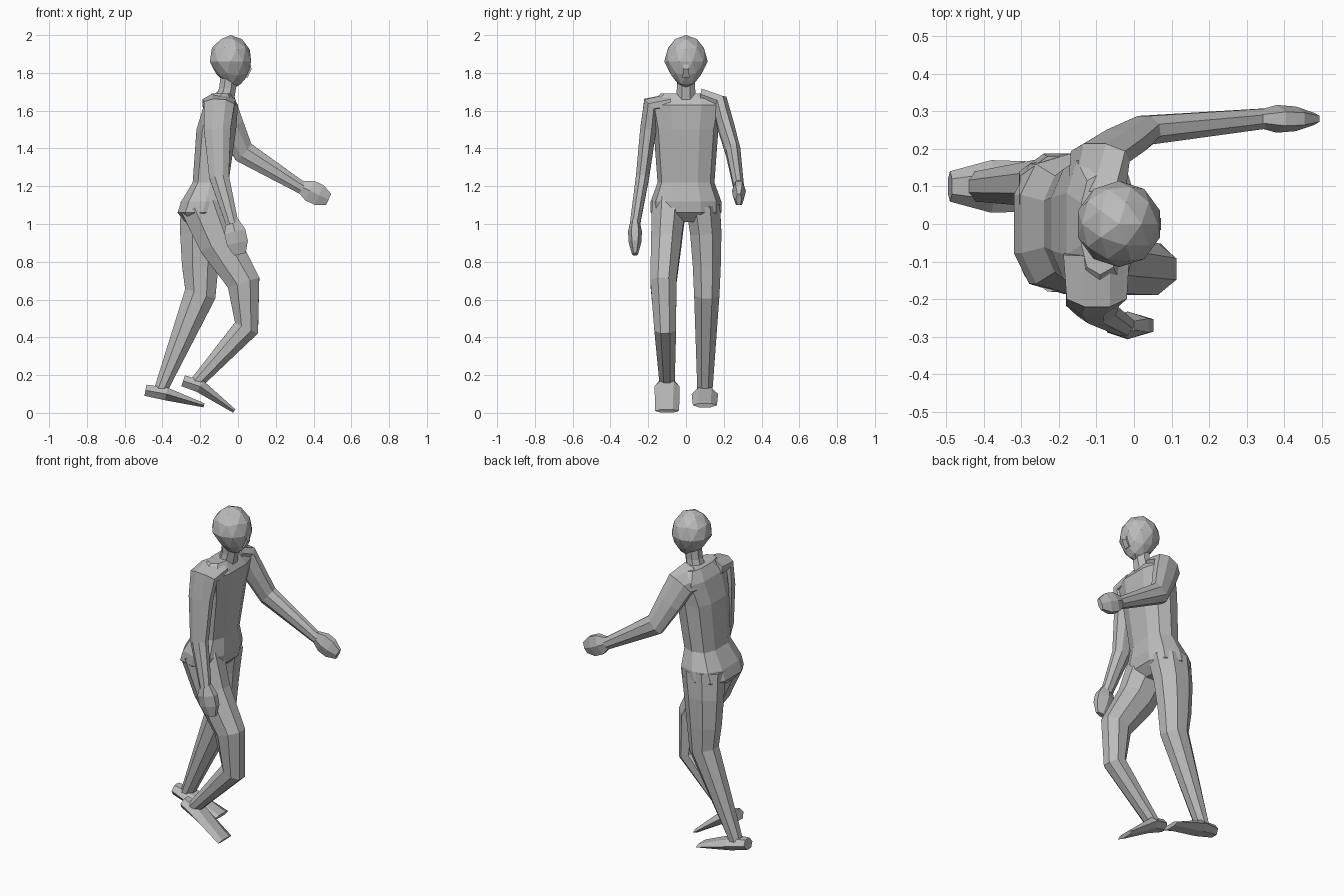
import bpy, bmesh, math
from mathutils import Matrix, Vector

cube = bpy.data.objects.get("Cube")
if cube:
    bpy.data.objects.remove(cube, do_unlink=True)

GREY = (0.5, 0.5, 0.5, 1)
mat = bpy.data.materials.new("plain grey")
mat.use_nodes = True
mat.diffuse_color = GREY
mat.node_tree.nodes["Principled BSDF"].inputs["Base Color"].default_value = GREY

UP = Vector((0, 0, 1))
SIDEWAYS = Vector((0, 1, 0))


def finish(name, bm):
    """Turn a finished bmesh into a grey, flat-shaded object."""
    bmesh.ops.recalc_face_normals(bm, faces=bm.faces)
    mesh = bpy.data.meshes.new(name)
    bm.to_mesh(mesh)
    bm.free()
    mesh.materials.append(mat)
    bpy.context.collection.objects.link(bpy.data.objects.new(name, mesh))


def rounded(value, power):
    """Push a sine or cosine outward so a ring becomes boxier."""
    return math.copysign(abs(value) ** power, value)


def add_ring(bm, centre, along, depth, width, sides, power=1):
    """Add one polygon of vertices lying across the direction 'along'."""
    side = (SIDEWAYS - along * SIDEWAYS.dot(along)).normalized()
    fore = side.cross(along)
    turn = math.tau / sides
    grow = math.cos(turn / 2) ** -power
    ring = []
    for k in range(sides):
        angle = turn * (k + 0.5)
        offset = (fore * rounded(math.cos(angle), power) * depth
                  + side * rounded(math.sin(angle), power) * width)
        ring.append(bm.verts.new(centre + offset * grow))
    return ring


def skin(name, bm, rings):
    """Bridge neighbouring rings with quads and cap both ends."""
    for low, high in zip(rings, rings[1:]):
        for k in range(len(low)):
            bm.faces.new((low[k - 1], low[k], high[k], high[k - 1]))
    bm.faces.new(rings[0])
    bm.faces.new(rings[-1])
    finish(name, bm)


def blend(pair, t):
    return pair[0] + (pair[1] - pair[0]) * t


def limb(name, path, depth, width, swell=0, sides=8):
    """Tapering tube along a path; depth and width run from first to last."""
    points = [Vector(p) for p in path]
    spans = [(b - a).length for a, b in zip(points, points[1:])]
    bm = bmesh.new()
    rings = []
    for i, point in enumerate(points):
        before, after = points[max(i - 1, 0)], points[min(i + 1, len(points) - 1)]
        t = sum(spans[:i]) / sum(spans)
        bulge = 1 + swell * math.sin(math.pi * t)
        rings.append(add_ring(bm, point, (after - before).normalized(),
                              blend(depth, t) * bulge, blend(width, t) * bulge, sides))
    skin(name, bm, rings)


def trunk(name, levels, sides, power=1):
    """Stack of level rings, each given as height, back, front and half width."""
    bm = bmesh.new()
    rings = []
    for z, back, front, width in levels:
        centre = Vector(((back + front) / 2, 0, z))
        rings.append(add_ring(bm, centre, UP, (front - back) / 2, width, sides, power))
    skin(name, bm, rings)


def hand(name, wrist, tip):
    """Mitten that swells between wrist and fingertips."""
    wrist, tip = Vector(wrist), Vector(tip)
    path = [wrist.lerp(tip, k / 3) for k in range(4)]
    limb(name, path, depth=(.032, .032), width=(.02, .014), swell=.9, sides=6)


def foot(name, heel, instep, toe):
    """Wedge that widens and flattens towards the toe."""
    limb(name, (heel, instep, toe), depth=(.03, .011), width=(.035, .055),
         swell=.5, sides=6)


# Trunk from crotch to shoulder line, and the neck
trunk("torso", [
    (1.01, -.28, -.1, .13), (1.06, -.32, -.05, .18), (1.12, -.3, -.04, .18),
    (1.22, -.24, -.05, .145), (1.5, -.22, -.01, .165), (1.63, -.18, 0, .19),
    (1.69, -.14, -.04, .13)], sides=10, power=.75)
trunk("neck", [(1.66, -.12, -.02, .055), (1.72, -.1, -.01, .048), (1.8, -.09, 0, .05)], sides=8)

# Head: faceted ball narrowing forward into the chin
bm = bmesh.new()
bmesh.ops.create_icosphere(bm, subdivisions=2, radius=1)
for v in bm.verts:
    drop = max(-v.co.z, 0)
    v.co.x = v.co.x * (1 - drop / 3) + drop / 5
    v.co.y *= 1 - drop / 3
bmesh.ops.transform(bm, verts=bm.verts, matrix=Matrix.LocRotScale(
    Vector((-.04, 0, 1.86)), None, Vector((.115, .115, .14))))
finish("head", bm)
limb("nose", [(.045, 0, 1.88), (.06, 0, 1.82), (.04, 0, 1.78)],
     depth=(.012, .012), width=(.012, .018), sides=4)

# Arms: right hanging, left swung forward
arm = dict(depth=(.088, .033), width=(.05, .027))
limb("right_arm", [(-.1, -.08, 1.64), (-.1, -.185, 1.63), (-.11, -.2, 1.5),
                   (-.1, -.23, 1.25), (-.03, -.27, 1)], **arm)
limb("left_arm", [(-.1, .08, 1.64), (-.09, .18, 1.63), (-.04, .21, 1.52),
                  (.03, .25, 1.38), (.34, .28, 1.19)], **arm)
hand("right_hand", wrist=(-.03, -.27, 1.02), tip=(.01, -.27, .84))
hand("left_hand", wrist=(.33, .28, 1.2), tip=(.48, .28, 1.13))

# Legs: right knee raised forward, left trailing
leg = dict(depth=(.125, .035), width=(.09, .04))
limb("right_leg", [(-.18, -.09, 1.1), (-.1, -.105, .9), (.03, -.12, .69),
                   (.045, -.11, .45), (-.22, -.1, .16)], **leg)
limb("left_leg", [(-.18, .09, 1.1), (-.195, .105, .95), (-.2, .11, .78),
                  (-.2, .11, .63), (-.41, .1, .12)], **leg)
foot("right_foot", heel=(-.29, -.1, .17), instep=(-.2, -.1, .14), toe=(-.02, -.1, .01))
foot("left_foot", heel=(-.49, .1, .12), instep=(-.38, .1, .1), toe=(-.18, .1, .04))
